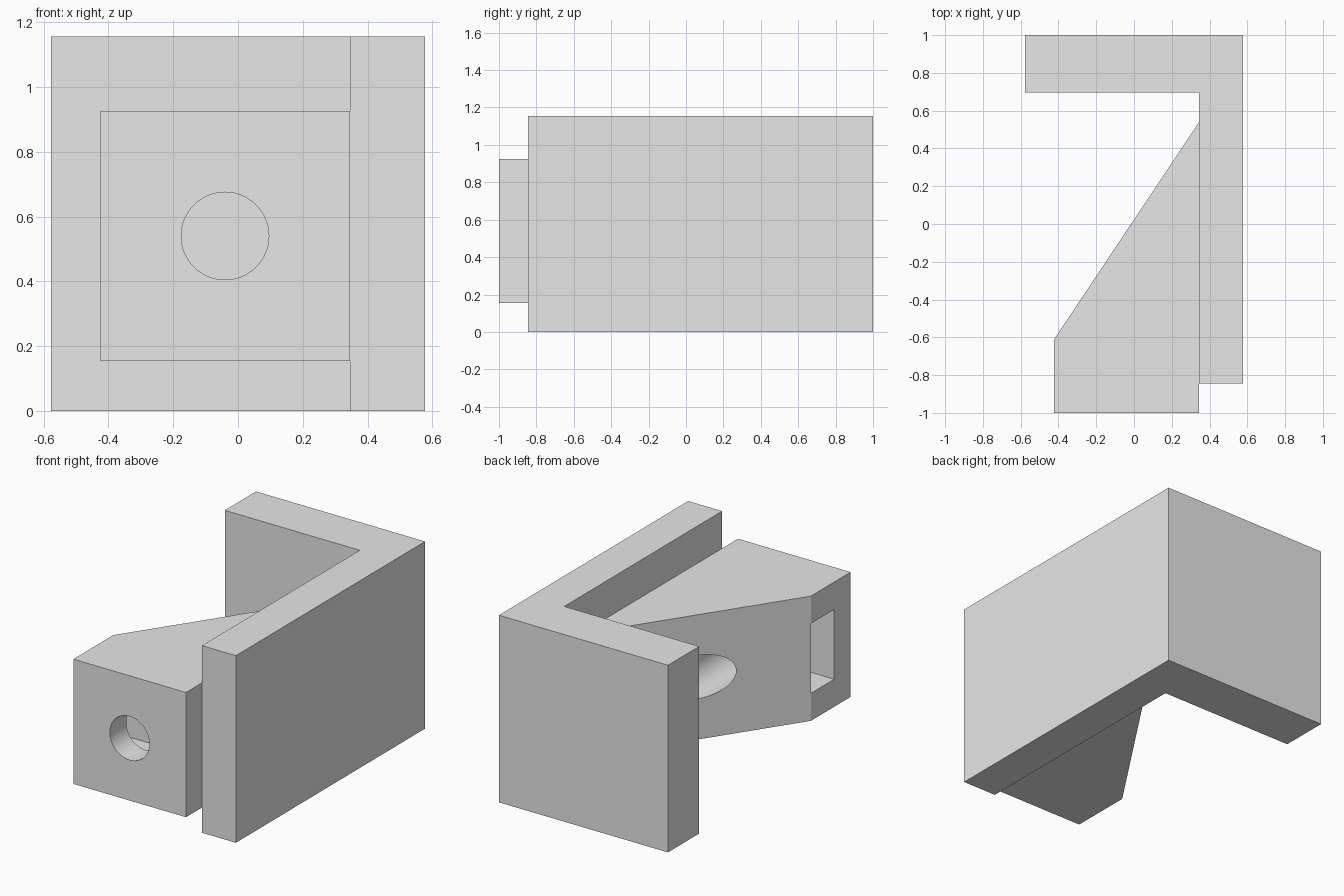
import bpy
import bmesh
from mathutils import Matrix

cube = bpy.data.objects.get("Cube")
if cube:
    bpy.data.objects.remove(cube, do_unlink=True)

# One plain grey for the whole bracket
grey = bpy.data.materials.new("light_grey")
grey.use_nodes = True
grey.diffuse_color = (0.8, 0.8, 0.8, 1)
grey.node_tree.nodes["Principled BSDF"].inputs["Base Color"].default_value = (0.8, 0.8, 0.8, 1)


def finish(name, bm):
    bmesh.ops.recalc_face_normals(bm, faces=bm.faces)
    mesh = bpy.data.meshes.new(name)
    bm.to_mesh(mesh)
    bm.free()
    mesh.materials.append(grey)
    obj = bpy.data.objects.new(name, mesh)
    bpy.context.collection.objects.link(obj)
    return obj


def extrude_plan(name, points, bottom, top):
    """Raise a plan outline from one height to another."""
    bm = bmesh.new()
    face = bm.faces.new([bm.verts.new((x, y, bottom)) for x, y in points])
    raised = bmesh.ops.extrude_face_region(bm, geom=[face])["geom"]
    verts = [v for v in raised if isinstance(v, bmesh.types.BMVert)]
    bmesh.ops.translate(bm, verts=verts, vec=(0, 0, top - bottom))
    return finish(name, bm)


def cut(target, cutter):
    mod = target.modifiers.new("cut_" + cutter.name, "BOOLEAN")
    mod.operation = "DIFFERENCE"
    mod.solver = "EXACT"
    mod.object = cutter
    cutter.hide_render = True
    cutter.display_type = "WIRE"


# Corner walls in an L-shaped plan
wall_in, wall_out = 0.345, 0.577
extrude_plan("corner_walls", [
    (wall_in, -0.845), (wall_out, -0.845), (wall_out, 1), (-wall_out, 1),
    (-wall_out, 0.695), (wall_in, 0.695)], 0, 1.155)

# Wedge-shaped screw block on the inside of the side wall
block_side, slope_start = -0.424, -0.612
block = extrude_plan("screw_block", [
    (block_side, -1), (wall_in, -1), (wall_in, 0.54), (block_side, slope_start)],
    0.155, 0.925)

# Screw bore running front to back
bore_x, bore_z = -0.04, 0.54
bm = bmesh.new()
bmesh.ops.create_cone(bm, cap_ends=True, segments=64, radius1=0.135, radius2=0.135,
                      depth=3, matrix=Matrix.Translation((bore_x, 0, bore_z))
                      @ Matrix.Rotation(1.5707963, 4, "X"))
bore = finish("bore_cutter", bm)

# Nut slot entering from the short side
half = 0.215
slot_end = bore_x + half
slot = extrude_plan("nut_slot_cutter", [
    (-0.6, -0.84), (slot_end, -0.84), (slot_end, slope_start), (-0.6, slope_start)],
    bore_z - half, bore_z + half)

cut(block, bore)
cut(block, slot)

# Bake the cuts, then remove the cutters and smooth the bore
bpy.context.view_layer.update()
baked = bpy.data.meshes.new_from_object(
    block.evaluated_get(bpy.context.evaluated_depsgraph_get()))
block.modifiers.clear()
block.data = baked
for helper in (bore, slot):
    bpy.data.objects.remove(helper, do_unlink=True)

bpy.ops.object.select_all(action="DESELECT")
block.select_set(True)
bpy.context.view_layer.objects.active = block
bpy.ops.object.shade_smooth_by_angle(angle=0.5)
